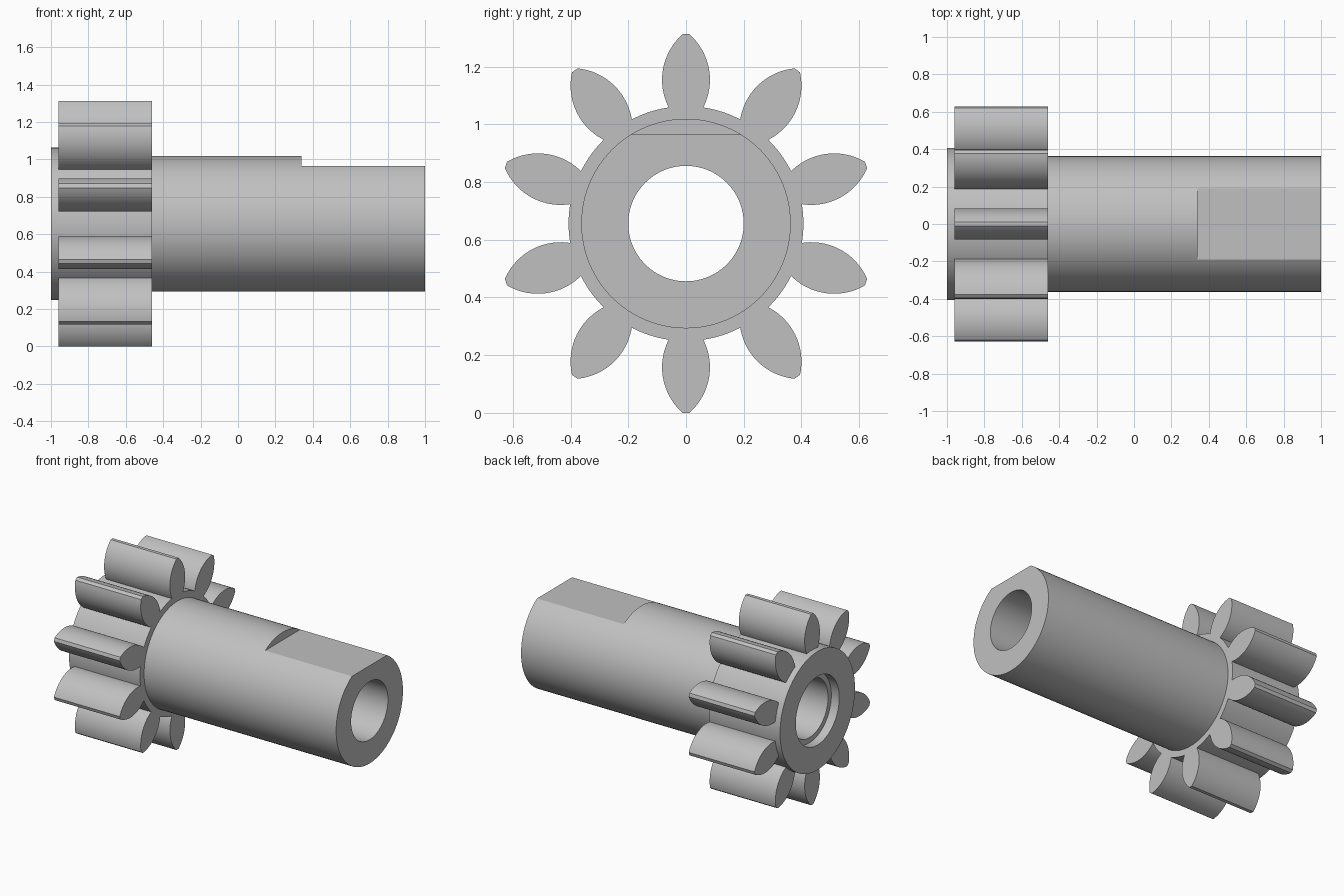
import bpy, bmesh, math
from mathutils import Matrix, Vector

AXIS_Z = 0.656      # height of the shaft axis
SIDES = 96          # segments round the shaft
TEETH = 10

cube = bpy.data.objects.get("Cube")
if cube:
    bpy.data.objects.remove(cube, do_unlink=True)

# Single machined-metal colour
steel = bpy.data.materials.new("steel_grey")
steel.use_nodes = True
grey = (0.53, 0.53, 0.53, 1)
steel.diffuse_color = grey
steel.node_tree.nodes["Principled BSDF"].inputs["Base Color"].default_value = grey


def make_object(name, bm):
    bmesh.ops.recalc_face_normals(bm, faces=bm.faces)
    mesh = bpy.data.meshes.new(name)
    bm.to_mesh(mesh)
    bm.free()
    mesh.materials.append(steel)
    obj = bpy.data.objects.new(name, mesh)
    obj.location.z = AXIS_Z
    bpy.context.collection.objects.link(obj)
    return obj


def smooth(obj):
    bpy.ops.object.select_all(action='DESELECT')
    obj.select_set(True)
    bpy.context.view_layer.objects.active = obj
    bpy.ops.object.shade_smooth_by_angle(angle=math.radians(25))


# Hollow shaft with hub and counterbore: closed (x, radius) profile spun round x
profile = [(-1, 0.236), (-1, 0.407), (-0.46, 0.407), (-0.46, 0.363),
           (1, 0.363), (1, 0.2), (-0.94, 0.2), (-0.94, 0.236)]
bm = bmesh.new()
rings = []
for i in range(SIDES):
    a = 2 * math.pi * i / SIDES
    rings.append([bm.verts.new((x, r * math.sin(a), r * math.cos(a))) for x, r in profile])
for i, ring in enumerate(rings):
    following = rings[(i + 1) % SIDES]
    for j in range(len(profile)):
        k = (j + 1) % len(profile)
        bm.faces.new((ring[j], ring[k], following[k], following[j]))
shaft = make_object("hollow_shaft", bm)

# Flat milled on top of the shaft's free end
bm = bmesh.new()
bmesh.ops.create_cube(bm, size=1, matrix=Matrix.Translation((0.84, 0, 0.509))
                      @ Matrix.Diagonal((1, 1, 0.4, 1)))
cutter = make_object("flat_cutter", bm)
cutter.hide_render = True
cutter.hide_viewport = True
cut = shaft.modifiers.new("milled_flat", 'BOOLEAN')
cut.operation = 'DIFFERENCE'
cut.solver = 'EXACT'
cut.object = cutter
bpy.context.view_layer.update()
baked = bpy.data.meshes.new_from_object(
    shaft.evaluated_get(bpy.context.evaluated_depsgraph_get()))
shaft.modifiers.clear()
shaft.data = baked
bpy.data.objects.remove(cutter, do_unlink=True)
smooth(shaft)

# Gear teeth: each flank is one arc, widest part-way up
FLANK, WIDEST, HALF, TIP, ROOT = 0.211, 0.498, 0.083, 0.656, 0.395
STEPS = 16
start = math.asin((ROOT - WIDEST) / FLANK)
end = math.asin((TIP - WIDEST) / FLANK)
flank = []
for i in range(STEPS + 1):
    t = start + (end - start) * i / STEPS
    flank.append((HALF - FLANK * (1 - math.cos(t)), WIDEST + FLANK * math.sin(t)))
outline = flank + [(-y, z) for y, z in reversed(flank)]

bm = bmesh.new()
for n in range(TEETH):
    turn = Matrix.Rotation(2 * math.pi * n / TEETH, 4, 'X')
    face = bm.faces.new([bm.verts.new(turn @ Vector((-0.96, y, z))) for y, z in outline])
    grown = bmesh.ops.extrude_face_region(bm, geom=[face], use_keep_orig=True)
    bmesh.ops.translate(bm, vec=(0.5, 0, 0),
                        verts=[v for v in grown["geom"] if isinstance(v, bmesh.types.BMVert)])
smooth(make_object("gear_teeth", bm))
